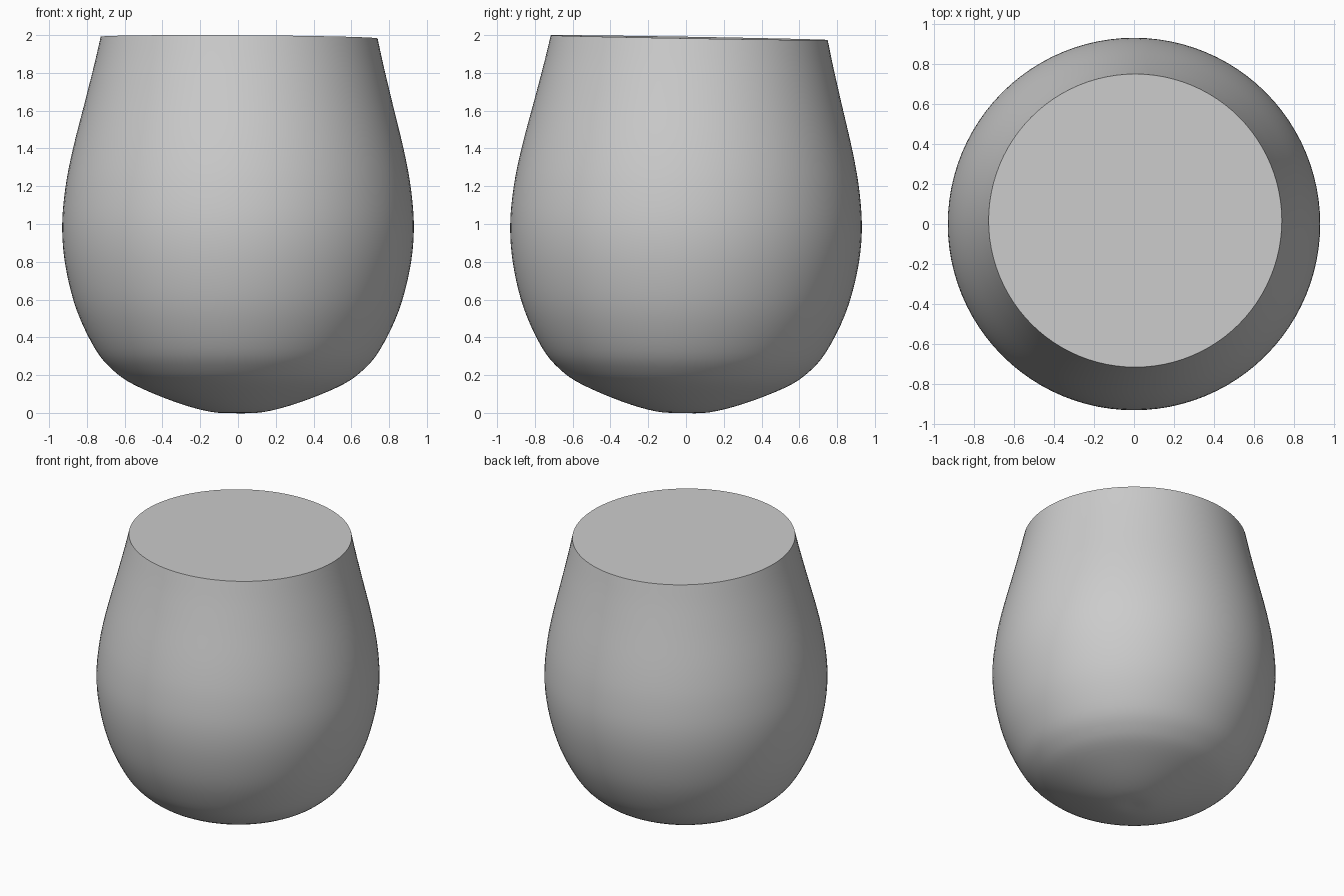
import bpy, bmesh, math
from mathutils import Vector, Matrix

if "Cube" in bpy.data.objects:
    bpy.data.objects.remove(bpy.data.objects["Cube"])

# Profile of the rounded body: (radius, height)
profile = [(0, 0.0), (0.14, 0.005), (0.325, 0.055), (0.54, 0.143), (0.655, 0.22),
           (0.75, 0.33), (0.85, 0.535), (0.91, 0.76), (0.931, 0.97), (0.916, 1.18),
           (0.877, 1.39), (0.81, 1.66), (0.766, 1.84), (0.733, 1.987)]
SEGMENTS, STEPS = 96, 4


def smooth(points, steps):
    """Catmull-Rom curve through the points."""
    p = [Vector(q) for q in points]
    p = [Vector((-p[1].x, p[1].y))] + p + [2 * p[-1] - p[-2]]
    out = []
    for a, b, c, d in zip(p, p[1:], p[2:], p[3:]):
        for i in range(steps):
            t = i / steps
            out.append(0.5 * (2 * b + (c - a) * t + (2 * a - 5 * b + 4 * c - d) * t * t
                              + (3 * b - a - 3 * c + d) * t ** 3))
    return out + [p[-2]]


# Revolve the profile, with a flat lid closing the top
bm = bmesh.new()
curve = smooth(profile, STEPS)
tip = bm.verts.new((0, 0, curve[0].y))
rings = [[bm.verts.new((r * math.cos(2 * math.pi * k / SEGMENTS),
                        r * math.sin(2 * math.pi * k / SEGMENTS), z))
          for k in range(SEGMENTS)] for r, z in curve[1:]]
for k in range(SEGMENTS):
    n = (k + 1) % SEGMENTS
    bm.faces.new((tip, rings[0][n], rings[0][k]))
    for low, high in zip(rings, rings[1:]):
        bm.faces.new((low[k], low[n], high[n], high[k]))
bm.faces.new(rings[-1])

# Slight lean of the whole body about its middle
lean = Matrix.Rotation(0.006, 4, 'Y') @ Matrix.Rotation(-0.017, 4, 'X')
bmesh.ops.rotate(bm, verts=bm.verts, cent=(0, 0, 0.98), matrix=lean.to_3x3())
bmesh.ops.recalc_face_normals(bm, faces=bm.faces)

mesh = bpy.data.meshes.new("rounded_body")
bm.to_mesh(mesh)
bm.free()
body = bpy.data.objects.new("rounded_body", mesh)
bpy.context.collection.objects.link(body)
bpy.context.view_layer.objects.active = body
body.select_set(True)
bpy.ops.object.shade_smooth_by_angle(angle=math.radians(35))
